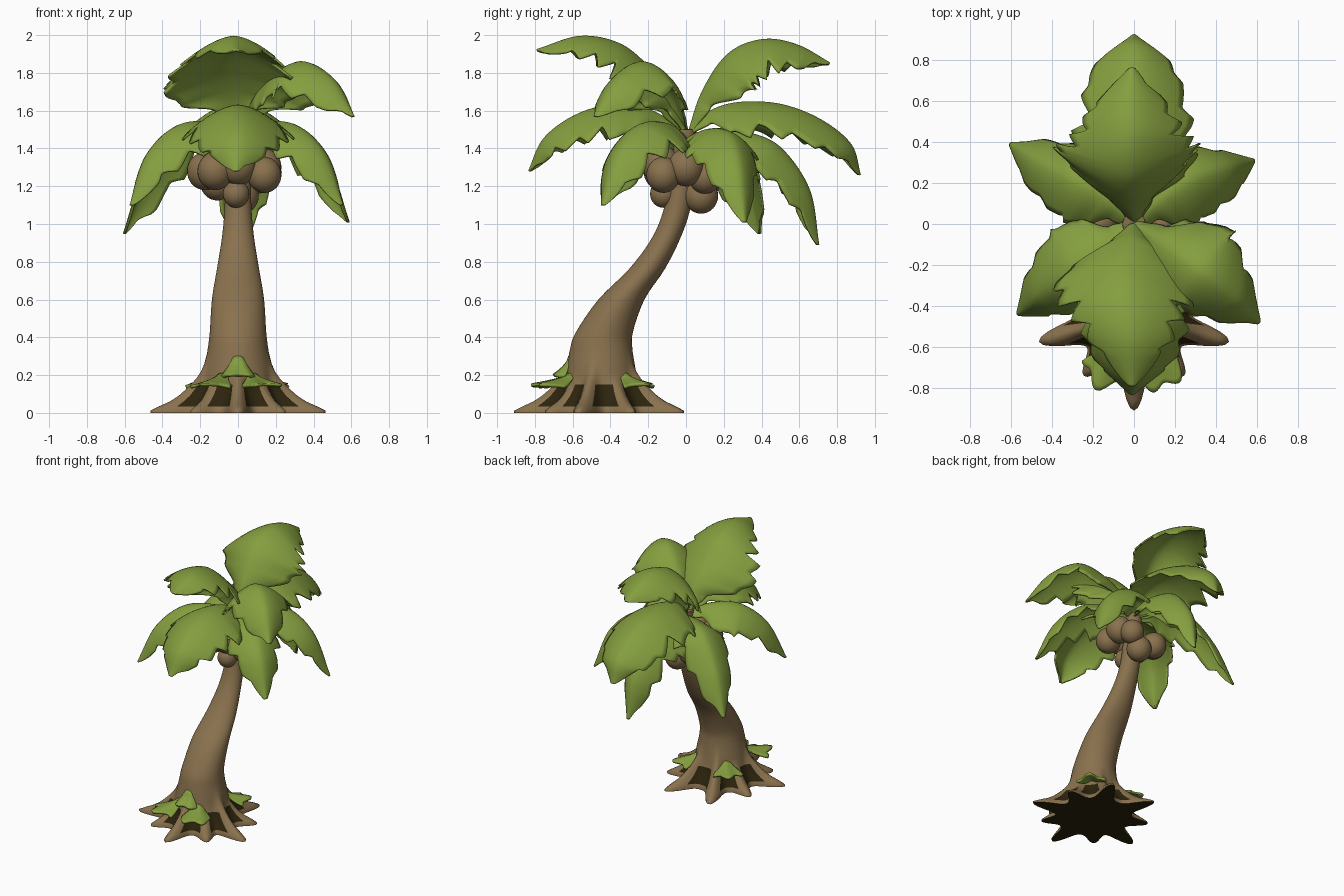
import bpy, bmesh, math, random
from mathutils import Vector

if "Cube" in bpy.data.objects:
    bpy.data.objects.remove(bpy.data.objects["Cube"])

random.seed(4)


def material(name, rgb):
    m = bpy.data.materials.new(name)
    m.diffuse_color = (*rgb, 1)
    m.use_nodes = True
    m.node_tree.nodes["Principled BSDF"].inputs["Base Color"].default_value = m.diffuse_color
    return m


GREEN = material("leaf green", (0.235, 0.345, 0.05))
BROWN = material("bark brown", (0.25, 0.165, 0.075))
DARK = material("hollow dark brown", (0.025, 0.017, 0.004))


def grid(name, rows, mats, closed=False, thick=0, rule=None):
    """Skin rows of points; closed rows get capped ends."""
    bm = bmesh.new()
    vs = [[bm.verts.new(p) for p in r] for r in rows]
    n = len(rows[0])
    for a, b in zip(vs, vs[1:]):
        for i in range(n if closed else n - 1):
            j = (i + 1) % n
            bm.faces.new((a[i], a[j], b[j], b[i]))
    if closed:
        bm.faces.new(vs[0])
        bm.faces.new(vs[-1])
        bmesh.ops.recalc_face_normals(bm, faces=bm.faces)
    for f in bm.faces:
        f.smooth = len(f.verts) < 5
        if rule:
            f.material_index = rule(f)
    me = bpy.data.meshes.new(name)
    bm.to_mesh(me)
    bm.free()
    for m in mats:
        me.materials.append(m)
    ob = bpy.data.objects.new(name, me)
    bpy.context.collection.objects.link(ob)
    if thick:
        mod = ob.modifiers.new("thickness", 'SOLIDIFY')
        mod.thickness, mod.offset = thick, 0
    return ob


def spline(pts, t):
    """Catmull-Rom through equal-length tuples, t in 0..1."""
    pts = [Vector(p) for p in pts]
    pts = [2 * pts[0] - pts[1]] + pts + [2 * pts[-1] - pts[-2]]
    u = t * (len(pts) - 3)
    i = min(int(u), len(pts) - 4)
    u -= i
    a, b, c, d = pts[i:i + 4]
    return 0.5 * (2 * b + (c - a) * u + (2 * a - 5 * b + 4 * c - d) * u * u
                  + (3 * b - a - 3 * c + d) * u ** 3)


# Trunk: leaning column, flaring into star-shaped roots
CY = -0.45
ROOTS = [(-90, .46), (-50, .38), (-130, .38), (-15, .48), (-165, .48),
         (25, .40), (155, .40), (66, .48), (114, .48)]
SKIRT = [(0, .27, 1), (.012, .27, 1), (.035, .26, .9), (.06, .245, .78), (.09, .225, .68),
         (.12, .21, .605), (.15, .2, .54), (.18, .192, .48), (.22, .185, .42), (.26, .178, .38)]
TRUNK = [(.32, -.45, .163, .168), (.42, -.435, .15, .152), (.6, -.342, .138, .122),
         (.76, -.208, .112, .095), (.92, -.108, .086, .076), (1.07, -.05, .072, .07),
         (1.25, -.02, .066, .065), (1.5, 0, .055, .055)]
SEG = 144


def root_weight(th):
    best = (0, .4)
    for deg, ln in ROOTS:
        d = (th - math.radians(deg) + math.pi) % (2 * math.pi) - math.pi
        best = max(best, (math.exp(-(d / .16) ** 2), ln))
    return best


angles = [2 * math.pi * i / SEG for i in range(SEG)]
rows = []
for z, base, k in SKIRT:
    row = []
    for th in angles:
        w, ln = root_weight(th)
        r = base * (1 - w) + max(base, ln * k) * w
        row.append((r * math.cos(th), CY + r * math.sin(th), z))
    rows.append(row)
for i in range(29):
    z, yc, rx, ry = spline(TRUNK, i / 28)
    rows.append([(rx * math.cos(t), yc + ry * math.sin(t), z) for t in angles])


# Dark underside and dark hollows between the roots
def bark_rule(f):
    c = f.calc_center_median()
    if len(f.verts) > 4 and c.z < .1:
        return 1
    w = root_weight(math.atan2(c.y - CY, c.x))[0]
    return int(.04 < c.z < .15 and w < .45)


grid("trunk_and_roots", rows, [BROWN, DARK], closed=True, rule=bark_rule)


# Moss awnings bridging the gaps between roots
def moss(name, deg, half, r0, z0, r1, z1):
    rows = []
    for i in range(9):
        u = i / 8
        row = []
        for j in range(25):
            s = j / 12 - 1
            th = math.radians(deg + s * half * (.45 + .55 * math.sin(u * math.pi / 2)))
            reach = (r1 - r0) * (1 - .35 * s * s + .12 * math.sin(s * 6 + deg))
            r = r0 + reach * u
            z = z0 + (z1 - z0) * u ** .6 - .015 * s * s
            row.append((r * math.cos(th), CY + r * math.sin(th), z))
        rows.append(row)
    grid(name, rows, [GREEN], thick=.016)


for n, (deg, r1) in enumerate(((-64, .38), (-118, .38), (46, .34), (134, .34))):
    moss(f"moss_{n + 1}", deg, 21, .175, .21, r1, .15)
moss("moss_front", -90, 24, .165, .30, .25, .20)

# Coconuts clustered under the crown
NUTS = [(-.175, 0, 1.28, .095), (.135, 0, 1.3, .095), (-.12, -.13, 1.28, .095),
        (.14, -.12, 1.26, .09), (-.01, -.12, 1.16, .07), (.02, .08, 1.15, .09),
        (-.11, .09, 1.22, .09), (.1, .1, 1.25, .085), (0, -.13, 1.31, .1)]
for n, (x, y, z, r) in enumerate(NUTS):
    bpy.ops.mesh.primitive_uv_sphere_add(segments=28, ring_count=16, radius=r,
                                         location=(x, y, z))
    ob = bpy.context.object
    ob.name = f"coconut_{n + 1}"
    ob.scale.z = 1.06
    ob.data.materials.append(BROWN)
    bpy.ops.object.shade_smooth()

# Fronds: draped leaf blades with torn, toothed edges
WIDTH = [.10, .28, .78, 1.0, .98, .86, .72, .52, .04]


def width_at(t):
    u = t * (len(WIDTH) - 1)
    i = min(int(u), len(WIDTH) - 2)
    u -= i
    u = u * u * (3 - 2 * u) if i < 3 else u
    return WIDTH[i] * (1 - u) + WIDTH[i + 1] * u


def frond(name, path, half, drape, teeth=6):
    n, m = 110, 8
    end = Vector(path[-1]) - Vector(path[0])
    side = Vector((end.y, -end.x, 0)).normalized()
    phase = [random.random() for _ in range(2)]
    amp = [[random.uniform(.1, .36) for _ in range(teeth + 2)] for _ in range(2)]
    rows = []
    for i in range(n + 1):
        t = i / n
        p = spline(path, t)
        tan = (spline(path, min(1, t + .01)) - spline(path, max(0, t - .01))).normalized()
        nor = side.cross(tan).normalized()
        if nor.z < -.05:
            nor = -nor
        w0 = half * width_at(t)
        row = []
        for j in range(-m, m + 1):
            s = j / m
            k = int(j > 0)
            f = t * teeth + phase[k]
            g = f % 1
            tooth = min(1, g / .2) * (1 - g) ** 1.2 * 1.25
            w = w0 * (1 - amp[k][int(f)] * tooth * min(1, max(0, (t - .25) * 5)))
            a = abs(s) * w / w0
            row.append(p + side * s * w - nor * drape * w0 * (a ** 1.7 + .08 * a))
        rows.append(row)
    grid(name, rows, [GREEN], thick=.012)


# Upper tier
frond("frond_front_upper", [(0, 0, 1.5), (-.02, -.07, 1.67), (-.04, -.19, 1.82),
      (-.04, -.35, 1.95), (-.02, -.56, 1.99), (-.01, -.79, 1.92)], .35, .5, 7)
frond("frond_back_upper", [(0, .02, 1.5), (-.02, .08, 1.68), (-.03, .18, 1.85),
      (-.03, .29, 1.94), (-.02, .44, 1.975), (-.02, .6, 1.94), (-.01, .76, 1.85)], .36, .62, 7)
frond("frond_right_upper", [(0, 0, 1.5), (.14, -.09, 1.72), (.32, -.22, 1.855),
      (.49, -.36, 1.77), (.61, -.48, 1.57)], .26, .7, 5)
# Middle tier
frond("frond_front_middle", [(0, 0, 1.48), (0, -.19, 1.6), (0, -.4, 1.625),
      (0, -.59, 1.57), (0, -.75, 1.45), (-.01, -.83, 1.28)], .3, .55)
frond("frond_back_middle", [(0, 0, 1.48), (0, .12, 1.59), (0, .28, 1.64), (0, .5, 1.63),
      (0, .71, 1.55), (0, .87, 1.42), (0, .92, 1.26)], .31, .55)
# Lower tier
frond("frond_back_lower", [(0, 0, 1.45), (0, .17, 1.49), (.01, .33, 1.48), (.02, .5, 1.4),
      (.02, .65, 1.18), (.02, .7, .89)], .22, .85)
for label, sx, dz, dy in (("left", -1.03, -.03, .08), ("right", 1, .03, 0)):
    frond(f"frond_{label}_front_lower", [(0, 0, 1.46), (.13 * sx, -.11, 1.53),
          (.3 * sx, -.24, 1.52), (.45 * sx, -.36, 1.37), (.55 * sx, -.44, 1.1)], .23, .65, 5)
    frond(f"frond_{label}_back_lower", [(0, 0, 1.45), (.14 * sx, .13, 1.5),
          (.3 * sx, .23, 1.47), (.47 * sx, .28 + dy / 2, 1.28 + dz),
          (.585 * sx, .31 + dy, .98 + dz)], .21, .65, 5)
